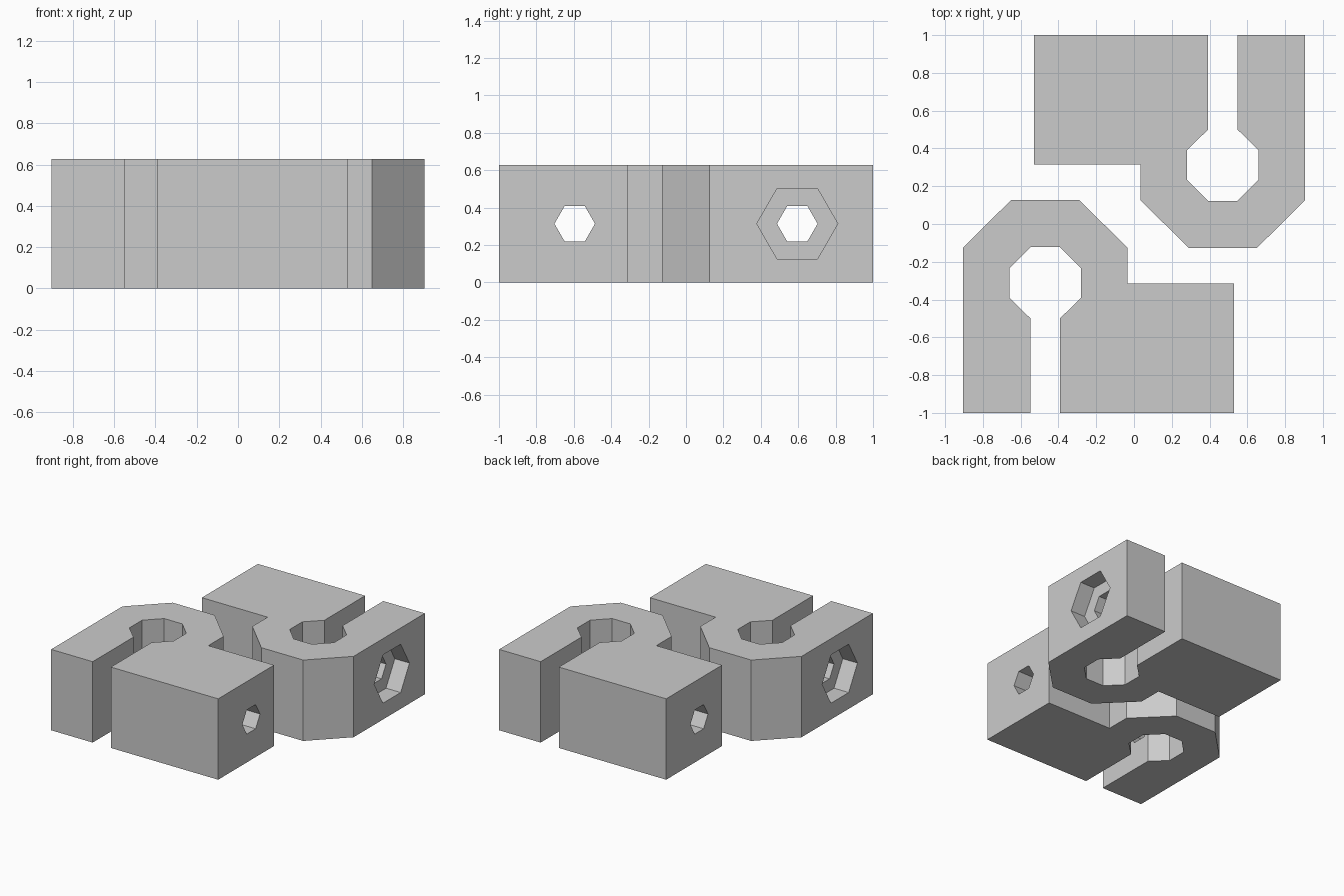
import bpy, bmesh, math
from mathutils import Vector

if "Cube" in bpy.data.objects:
    bpy.data.objects.remove(bpy.data.objects["Cube"])

HEIGHT = 0.628
MID_Z = HEIGHT / 2
HOLE_Y = -0.595

grey = bpy.data.materials.new("plain grey")
grey.diffuse_color = (0.6, 0.6, 0.6, 1)
grey.use_nodes = True
grey.node_tree.nodes["Principled BSDF"].inputs["Base Color"].default_value = grey.diffuse_color


def prism(name, points, sweep):
    """Extrude a closed polygon along a vector."""
    bm = bmesh.new()
    face = bm.faces.new([bm.verts.new(p) for p in points])
    out = bmesh.ops.extrude_face_region(bm, geom=[face])
    verts = [g for g in out["geom"] if isinstance(g, bmesh.types.BMVert)]
    bmesh.ops.translate(bm, verts=verts, vec=Vector(sweep))
    bmesh.ops.recalc_face_normals(bm, faces=bm.faces)
    mesh = bpy.data.meshes.new(name)
    bm.to_mesh(mesh)
    bm.free()
    mesh.materials.append(grey)
    obj = bpy.data.objects.new(name, mesh)
    bpy.context.collection.objects.link(obj)
    return obj


def hex_cutter(name, radius, x0, x1):
    """Six-sided rod along x."""
    pts = [(x0, HOLE_Y + radius * math.cos(i * math.pi / 3),
            MID_Z + radius * math.sin(i * math.pi / 3)) for i in range(6)]
    return prism(name, pts, (x1 - x0, 0, 0))


# Clamp outline: slotted arm, octagonal eye, chamfered head and solid block
profile = [(-0.905, -1), (-0.548, -1), (-0.548, -0.5), (-0.66, -0.39),
           (-0.66, -0.235), (-0.548, -0.123), (-0.392, -0.123), (-0.28, -0.235),
           (-0.28, -0.39), (-0.392, -0.5), (-0.392, -1), (0.53, -1),
           (0.53, -0.314), (-0.035, -0.314), (-0.035, -0.126), (-0.29, 0.128),
           (-0.65, 0.128), (-0.905, -0.126)]
clamp = prism("front_clamp", [(x, y, 0) for x, y in profile], (0, 0, HEIGHT))

# Bolt bore through the whole clamp and nut pocket on the outer side
cutters = [hex_cutter("bolt_bore_cutter", 0.1085, -1.2, 0.8),
           hex_cutter("nut_pocket_cutter", 0.2165, -1.1, -0.905 + 0.126)]
for cutter in cutters:
    cutter.hide_render = True
    mod = clamp.modifiers.new(cutter.name, "BOOLEAN")
    mod.operation = "DIFFERENCE"
    mod.solver = "EXACT"
    mod.object = cutter

# Bake the cuts and discard the cutters
bpy.context.view_layer.update()
baked = bpy.data.meshes.new_from_object(
    clamp.evaluated_get(bpy.context.evaluated_depsgraph_get()))
clamp.modifiers.clear()
clamp.data = baked
for cutter in cutters:
    bpy.data.objects.remove(cutter)

# Matching clamp, turned half a revolution
twin = bpy.data.objects.new("rear_clamp", baked)
twin.rotation_euler.z = math.pi
bpy.context.collection.objects.link(twin)
